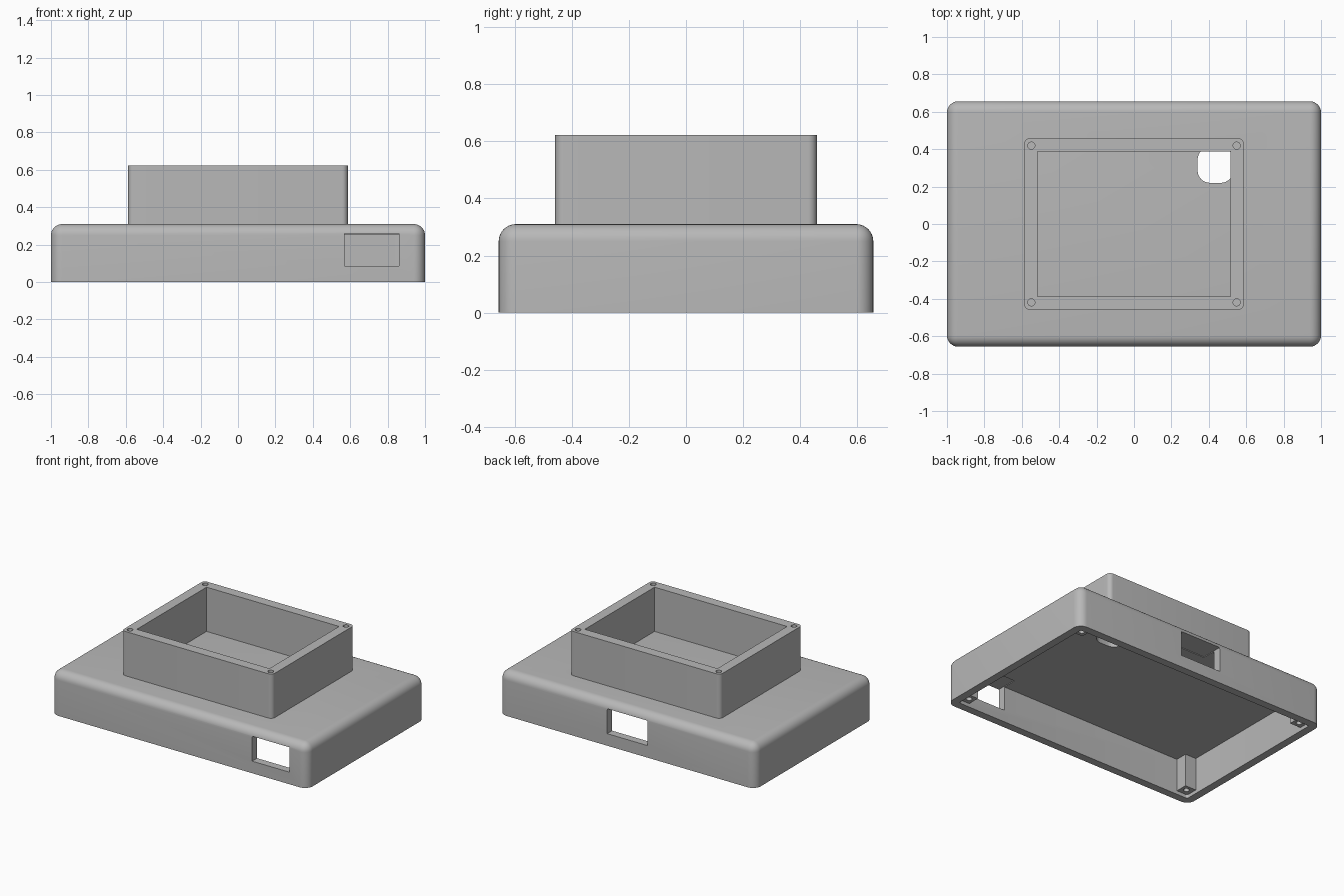
import bpy
import bmesh
import math
from mathutils import Vector

cube = bpy.data.objects.get("Cube")
if cube:
    bpy.data.objects.remove(cube, do_unlink=True)

# Main sizes
HALF_X, HALF_Y, LID = 1.0, 0.656, 0.31
WALL = 0.055
TOWER_X, TOWER_Y, TOP = 0.587, 0.458, 0.622

grey = bpy.data.materials.new("plain_grey")
grey.use_nodes = True
colour = (0.48, 0.48, 0.48, 1)
grey.diffuse_color = colour
grey.node_tree.nodes["Principled BSDF"].inputs["Base Color"].default_value = colour


def finish(name, bm):
    mesh = bpy.data.meshes.new(name)
    bm.to_mesh(mesh)
    bm.free()
    mesh.materials.append(grey)
    obj = bpy.data.objects.new(name, mesh)
    bpy.context.collection.objects.link(obj)
    return obj


def box(name, low, high, radius=0, round_top=False):
    """Box between two corners, with optional rounded upright and top edges."""
    low, high = Vector(low), Vector(high)
    bm = bmesh.new()
    bmesh.ops.create_cube(bm, size=1)
    for v in bm.verts:
        v.co = (low + high) / 2 + v.co * (high - low)
    if radius:
        edges = []
        for e in bm.edges:
            a, b = (v.co for v in e.verts)
            upright = abs(a.z - b.z) > 1e-5
            on_top = min(a.z, b.z) > high.z - 1e-5
            if upright or (round_top and on_top):
                edges.append(e)
        bmesh.ops.bevel(bm, geom=edges, offset=radius, segments=8,
                        profile=0.5, affect='EDGES')
    return finish(name, bm)


def drill(name, x, y, z0, z1, radius):
    bm = bmesh.new()
    bmesh.ops.create_cone(bm, cap_ends=True, segments=24, radius1=radius,
                          radius2=radius, depth=z1 - z0)
    bmesh.ops.translate(bm, verts=bm.verts, vec=(x, y, (z0 + z1) / 2))
    return finish(name, bm)


def activate(obj):
    bpy.ops.object.select_all(action='DESELECT')
    obj.select_set(True)
    bpy.context.view_layer.objects.active = obj


def cut(target, cutter):
    """Subtract the cutter from the target, then discard it."""
    cutter.hide_render = True
    mod = target.modifiers.new("cut", 'BOOLEAN')
    mod.operation = 'DIFFERENCE'
    mod.solver = 'EXACT'
    mod.object = cutter
    activate(target)
    bpy.ops.object.modifier_apply(modifier=mod.name)
    bpy.data.objects.remove(cutter, do_unlink=True)


def smooth(obj):
    activate(obj)
    bpy.ops.object.shade_smooth_by_angle(angle=math.radians(30))


corners = [(sx, sy) for sx in (-1, 1) for sy in (-1, 1)]

# Hollow lower shell, open underneath
shell = box("lower_shell", (-HALF_X, -HALF_Y, 0), (HALF_X, HALF_Y, LID), 0.06, True)
inner_x, inner_y = HALF_X - WALL, HALF_Y - WALL
cut(shell, box("cavity", (-inner_x, -inner_y, -0.1), (inner_x, inner_y, LID - WALL), 0.015))

# Front and back windows, and the cable hole in the lid
cut(shell, box("front_window", (0.57, -0.8, 0.085), (0.86, -0.5, LID - WALL + 0.005)))
cut(shell, box("back_window", (-0.16, 0.5, 0.085), (0.155, 0.8, LID - WALL + 0.005)))
cut(shell, box("cable_hole", (0.34, 0.22, 0.2), (0.53, 0.41, 0.4), 0.066))
smooth(shell)

# Screw posts inside the shell corners
for i, (sx, sy) in enumerate(corners):
    xs = sorted((sx * (HALF_X - 0.14), sx * (inner_x + 0.01)))
    ys = sorted((sy * (HALF_Y - 0.14), sy * (inner_y + 0.01)))
    post = box(f"screw_post_{i + 1}", (xs[0], ys[0], 0.025), (xs[1], ys[1], LID - WALL + 0.01))
    cut(post, drill("post_hole", sx * (HALF_X - 0.1), sy * (HALF_Y - 0.1), -0.1, 0.2, 0.019))
    smooth(post)

# Open upper frame with a screw hole in each corner
frame = box("upper_frame", (-TOWER_X, -TOWER_Y, LID), (TOWER_X, TOWER_Y, TOP), 0.03)
cut(frame, box("frame_opening", (-0.517, -0.388, 0.2), (0.517, 0.388, 0.8)))
for sx, sy in corners:
    cut(frame, drill("frame_hole", sx * 0.549, sy * 0.419, TOP - 0.2, TOP + 0.1, 0.019))
smooth(frame)
